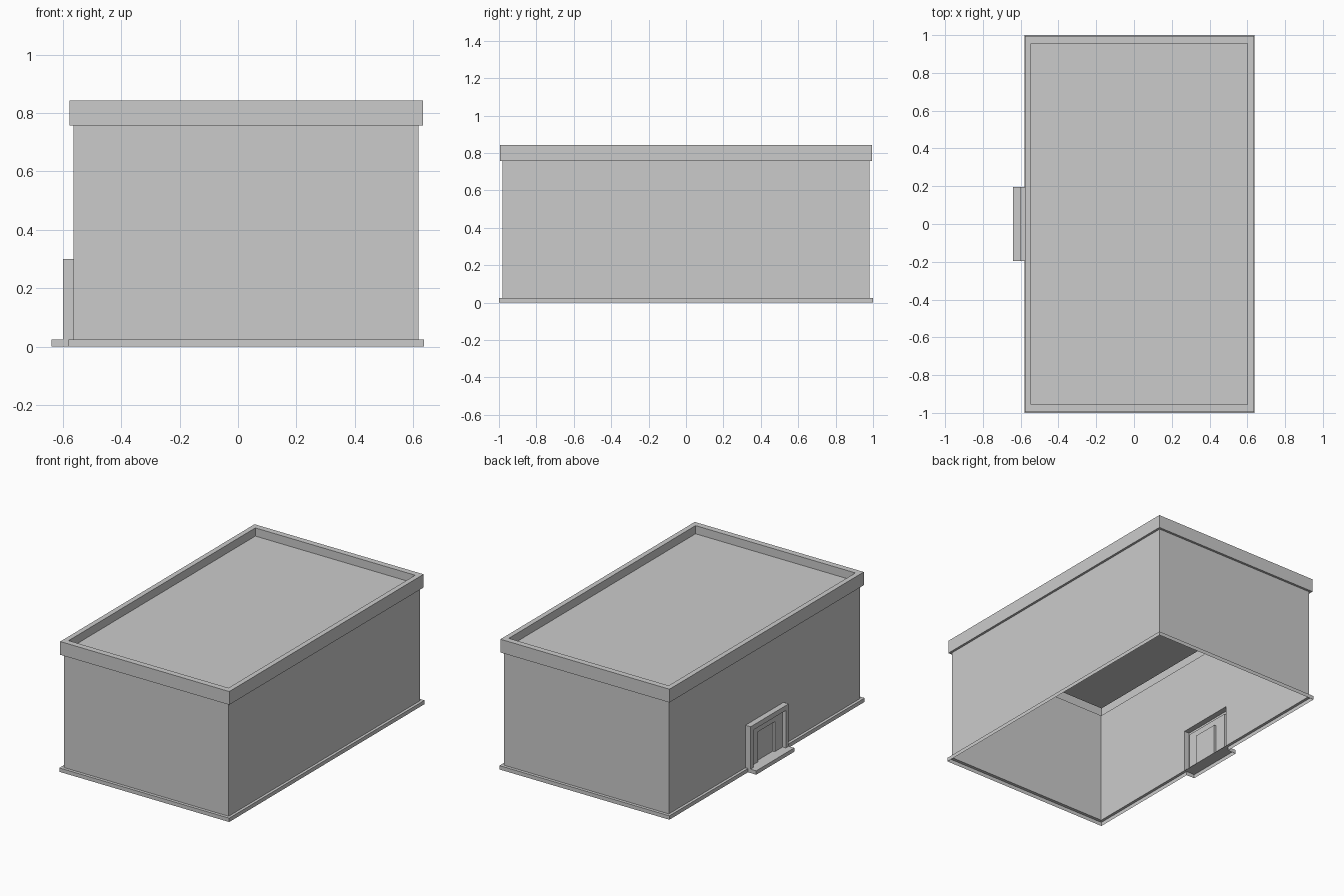
import bpy
import bmesh

cube = bpy.data.objects.get("Cube")
if cube:
    bpy.data.objects.remove(cube, do_unlink=True)

grey = bpy.data.materials.new("plain grey")
grey.use_nodes = True
grey.diffuse_color = (0.6, 0.6, 0.6, 1)
bsdf = next(n for n in grey.node_tree.nodes if n.type == 'BSDF_PRINCIPLED')
bsdf.inputs["Base Color"].default_value = (0.6, 0.6, 0.6, 1)

CENTRE_X = 0.028             # the building sits off centre, the step fills the gap
PLINTH, WALL, BAND, INNER = (0.609, 1.0), (0.591, 0.98), (0.606, 0.995), (0.573, 0.956)
STEP_Z, BAND_Z, TOP_Z, ROOF_Z = 0.025, 0.757, 0.843, 0.79
DOOR_W, DOOR_Z, STEP_X = 0.195, 0.3, -0.64


def finish(name, bm):
    mesh = bpy.data.meshes.new(name)
    bmesh.ops.remove_doubles(bm, verts=bm.verts, dist=0.0001)
    bm.to_mesh(mesh)
    bm.free()
    mesh.materials.append(grey)
    obj = bpy.data.objects.new(name, mesh)
    bpy.context.collection.objects.link(obj)
    return obj


def rect(half, z):
    """Corners counter-clockwise; the last side is the door side (-x)."""
    hx, hy = half
    return [(CENTRE_X + sx * hx, sy * hy, z)
            for sx, sy in ((-1, -1), (1, -1), (1, 1), (-1, 1))]


def face(bm, points):
    return bm.faces.new([bm.verts.new(p) for p in points])


def bridge(bm, low, high, closed=True):
    count = len(low)
    for i in range(count if closed else count - 1):
        j = (i + 1) % count
        face(bm, (low[i], low[j], high[j], high[i]))


def arch(x, half_width, top):
    return [(x, half_width, STEP_Z), (x, half_width, top),
            (x, -half_width, top), (x, -half_width, STEP_Z)]


# Plinth: an open skirt with a ledge on top, swelling into the door step
bm = bmesh.new()
edge_x = CENTRE_X - PLINTH[0]
step = [(edge_x, DOOR_W), (STEP_X, DOOR_W), (STEP_X, -DOOR_W), (edge_x, -DOOR_W)]
low = rect(PLINTH, 0) + [(x, y, 0) for x, y in step]
high = rect(PLINTH, STEP_Z) + [(x, y, STEP_Z) for x, y in step]
bridge(bm, low, high)
ledge = rect(WALL, STEP_Z)
for i in range(3):
    face(bm, (high[i], high[i + 1], ledge[i + 1], ledge[i]))
face(bm, high[3:] + [high[0], ledge[0], ledge[3]])
finish("plinth_and_step", bm)

# Walls: three plain sides and one with a doorway notch
bm = bmesh.new()
base, head = rect(WALL, STEP_Z), rect(WALL, BAND_Z)
for i in range(3):
    face(bm, (base[i], base[i + 1], head[i + 1], head[i]))
wall_x = CENTRE_X - WALL[0]
face(bm, [base[3]] + arch(wall_x, DOOR_W, DOOR_Z) + [base[0], head[0], head[3]])
finish("walls", bm)

# Parapet band and sunken roof
bm = bmesh.new()
rings = [rect(WALL, BAND_Z), rect(BAND, BAND_Z), rect(BAND, TOP_Z),
         rect(INNER, TOP_Z), rect(INNER, ROOF_Z)]
for a, b in zip(rings, rings[1:]):
    bridge(bm, a, b)
face(bm, rings[-1])
finish("parapet_and_roof", bm)

# Doorway: stepped surround, recess and deeper door panel
bm = bmesh.new()
arches = [arch(*p) for p in (
    (wall_x, DOOR_W, DOOR_Z), (-0.6, DOOR_W, DOOR_Z), (-0.6, 0.165, 0.268),
    (-0.577, 0.165, 0.268), (-0.577, 0.085, 0.22), (wall_x, 0.085, 0.22))]
for a, b in zip(arches, arches[1:]):
    bridge(bm, a, b, closed=False)
face(bm, arches[-1])
# face order runs inward, so turn the normals to the outside
for f in bm.faces:
    f.normal_update()
if bm.faces[:][-1].normal.x > 0:
    bmesh.ops.reverse_faces(bm, faces=bm.faces[-1:])
bm.faces.ensure_lookup_table()
if bm.faces[1].normal.z < 0:
    bmesh.ops.reverse_faces(bm, faces=bm.faces[:-1])
finish("door_surround", bm)
